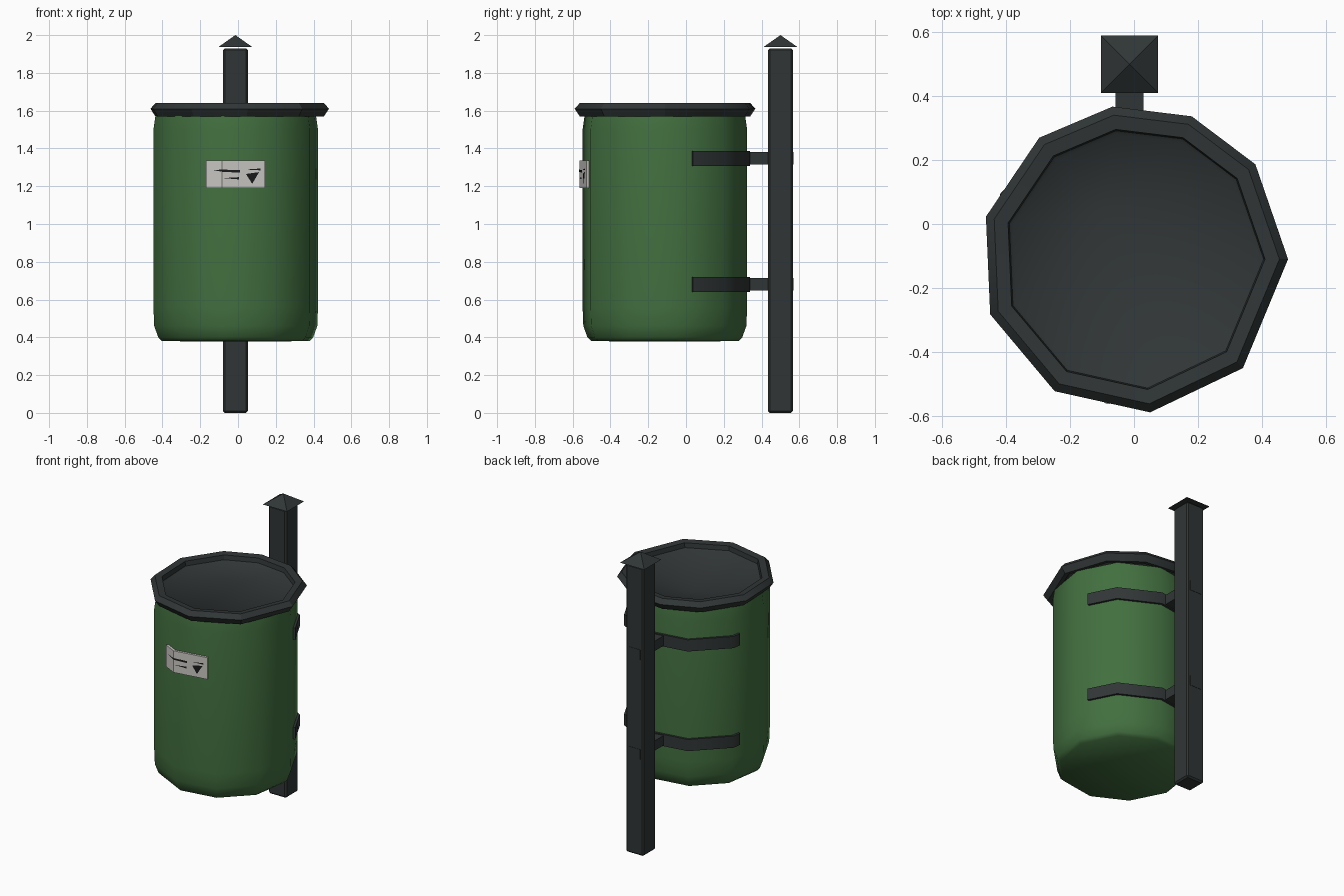
import bpy, bmesh
from math import sin, cos, pi, radians

if "Cube" in bpy.data.objects:
    bpy.data.objects.remove(bpy.data.objects["Cube"])

CX, CY = -0.012, -0.112        # bin axis
PX, PY = -0.014, 0.50          # post axis
BODY = [radians(9 + 36 * i) for i in range(10)]
RIM = [radians(a) for a in (0, 38, 68, 98, 128, 164, 201, 239, 276, 315)]


def material(name, col):
    m = bpy.data.materials.new(name)
    m.diffuse_color = (*col, 1)
    m.use_nodes = True
    m.node_tree.nodes["Principled BSDF"].inputs["Base Color"].default_value = m.diffuse_color
    return m


GREEN = material("green_paint", (0.055, 0.16, 0.05))
BLACK = material("dark_metal", (0.03, 0.036, 0.036))
WHITE = material("pale_label", (0.6, 0.58, 0.55))
INK = material("ink", (0.01, 0.01, 0.01))


def finish(bm, name, mat, smooth=None):
    bmesh.ops.recalc_face_normals(bm, faces=bm.faces)
    me = bpy.data.meshes.new(name)
    bm.to_mesh(me)
    bm.free()
    ob = bpy.data.objects.new(name, me)
    bpy.context.collection.objects.link(ob)
    me.materials.append(mat)
    if smooth:
        bpy.ops.object.select_all(action='DESELECT')
        ob.select_set(True)
        bpy.context.view_layer.objects.active = ob
        bpy.ops.object.shade_smooth_by_angle(angle=radians(smooth))
    return ob


def skin(bm, loops, closed):
    """Bridge successive vertex loops of equal length with quads."""
    for a, b in zip(loops, loops[1:]):
        n = len(a)
        for i in range(n if closed else n - 1):
            j = (i + 1) % n
            bm.faces.new((a[i], a[j], b[j], b[i]))


def lathe(name, profile, angles, centre, mat, smooth, start=None, end=None):
    bm = bmesh.new()
    loops = [[bm.verts.new((centre[0] + r * cos(a), centre[1] + r * sin(a), z))
              for a in angles] for r, z in profile]
    skin(bm, loops, True)
    for tip, loop in ((start, loops[0]), (end, loops[-1])):
        if tip:
            v = bm.verts.new(tip)
            for i, w in enumerate(loop):
                bm.faces.new((v, w, loop[(i + 1) % len(loop)]))
    return finish(bm, name, mat, smooth)


def band(name, inner, outer, z0, z1, mat, smooth=None):
    """Upright strip between two plan paths."""
    bm = bmesh.new()
    secs = [[bm.verts.new((*p, z)) for p, z in ((a, z0), (b, z0), (b, z1), (a, z1))]
            for a, b in zip(inner, outer)]
    skin(bm, secs, True)
    bm.faces.new(secs[0])
    bm.faces.new(secs[-1])
    return finish(bm, name, mat, smooth)


def box(name, lo, hi, mat, bevel=0):
    bm = bmesh.new()
    bmesh.ops.create_cube(bm, size=1)
    for v in bm.verts:
        v.co = [(l + h) / 2 + c * (h - l) for l, h, c in zip(lo, hi, v.co)]
    if bevel:
        bmesh.ops.bevel(bm, geom=bm.edges[:], offset=bevel, segments=1, affect='EDGES')
    return finish(bm, name, mat)


def on_body(a, r):
    """Plan point at angle a on the ten-sided bin outline of radius r."""
    d = (a - BODY[0]) % radians(36) - radians(18)
    k = r * cos(radians(18)) / cos(d)
    return CX + k * cos(a), CY + k * sin(a)


# bin body, closed at the bottom
lathe("bin_body", [(0.395, 0.38), (0.415, 0.40), (0.437, 0.46), (0.441, 0.56),
                   (0.441, 1.50), (0.43, 1.575)], BODY, (CX, CY), GREEN, 75,
      start=(CX, CY, 0.377))

# rim with the dark shallow inlet
lathe("rim", [(0.425, 1.575), (0.455, 1.57), (0.482, 1.61), (0.455, 1.64),
              (0.41, 1.635), (0.405, 1.60)], RIM, (0, -0.11), BLACK, 30)
lathe("inlet", [(0.412, 1.61), (0.395, 1.595)], RIM, (0, -0.11), BLACK, 60,
      end=(-0.1, 0.04, 1.582))

# post and pyramid cap
box("post", (PX - 0.066, PY - 0.066, 0), (PX + 0.066, PY + 0.066, 1.93), BLACK, 0.01)
lathe("post_cap", [(0.127, 1.937)], [pi / 4 + i * pi / 2 for i in range(4)],
      (PX, PY), BLACK, None, start=(PX, PY, 1.937), end=(PX, PY, 2.0))

# two straps around the back, each with an arm to the post
arc = [radians(a) for a in (20, 45, 81, 117, 153, 160)]
for label, z in (("lower", 0.68), ("upper", 1.347)):
    band(label + "_strap", [on_body(a, 0.436) for a in arc],
         [on_body(a, 0.456) for a in arc], z - 0.039, z + 0.039, BLACK, 45)
    box(label + "_arm", (PX - 0.044, 0.30, z - 0.033), (PX + 0.044, PY + 0.068, z + 0.033), BLACK)

# label wrapped on the front
edge = [radians(a) for a in (249, 261, 279, 290.5)]
band("label", [on_body(a, 0.438) for a in edge], [on_body(a, 0.457) for a in edge],
     1.19, 1.335, WHITE)


def front_y(x):
    """Front of the label at a given x."""
    pts = [on_body(a, 0.459) for a in edge]
    for (x0, y0), (x1, y1) in zip(pts, pts[1:]):
        if x <= x1:
            break
    return y0 + (y1 - y0) * (x - x0) / (x1 - x0)


# plain printed marks: three wedges and a triangle
marks = [[(-0.135, 1.286), (-0.08, 1.276), (0.01, 1.272), (0.01, 1.285), (-0.08, 1.288)],
         [(-0.08, 1.243), (0.005, 1.236), (0.005, 1.248)],
         [(0.04, 1.288), (0.12, 1.284), (0.12, 1.294)],
         [(0.042, 1.265), (0.075, 1.213), (0.112, 1.275)]]
for i, pts in enumerate(marks):
    bm = bmesh.new()
    bm.faces.new([bm.verts.new((x, front_y(x) - 0.001, z)) for x, z in pts])
    ob = finish(bm, "label_mark_%d" % (i + 1), INK)
    if ob.data.polygons[0].normal.y > 0:
        ob.data.flip_normals()
